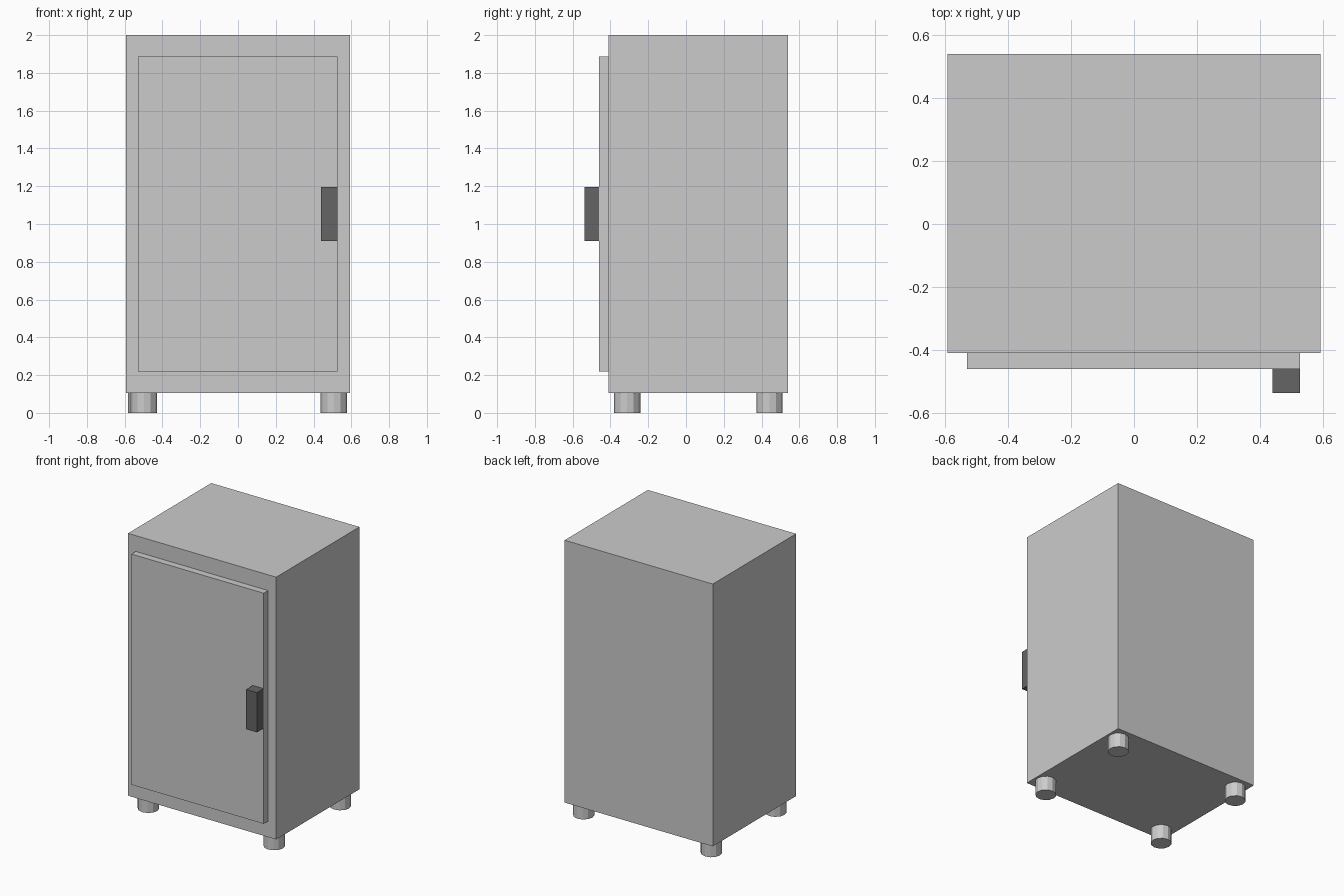
import bpy

if "Cube" in bpy.data.objects:
    bpy.data.objects.remove(bpy.data.objects["Cube"])


def box(name, lo, hi):
    centre = [(a + b) / 2 for a, b in zip(lo, hi)]
    bpy.ops.mesh.primitive_cube_add(size=1, location=centre)
    ob = bpy.context.object
    ob.name = name
    ob.scale = [b - a for a, b in zip(lo, hi)]
    return ob


# Cabinet shell and raised door panel
box("cabinet_body", (-0.592, -0.41, 0.105), (0.592, 0.54, 2.0))
box("door", (-0.53, -0.46, 0.22), (0.527, -0.41, 1.886))

# Dark handle block flush with the opening edge of the door
handle = box("handle", (0.44, -0.537, 0.91), (0.527, -0.46, 1.197))
dark = bpy.data.materials.new("dark_grey")
dark.diffuse_color = (0.13, 0.13, 0.13, 1)
dark.use_nodes = True
dark.node_tree.nodes["Principled BSDF"].inputs["Base Color"].default_value = dark.diffuse_color
handle.data.materials.append(dark)

# Four short round feet
feet = {
    "front_left_foot": (-0.498, -0.312),
    "front_right_foot": (0.508, -0.312),
    "back_left_foot": (-0.512, 0.442),
    "back_right_foot": (0.508, 0.442),
}
for name, (x, y) in feet.items():
    bpy.ops.mesh.primitive_cylinder_add(vertices=12, radius=0.07, depth=0.105,
                                        location=(x, y, 0.0525))
    bpy.context.object.name = name
